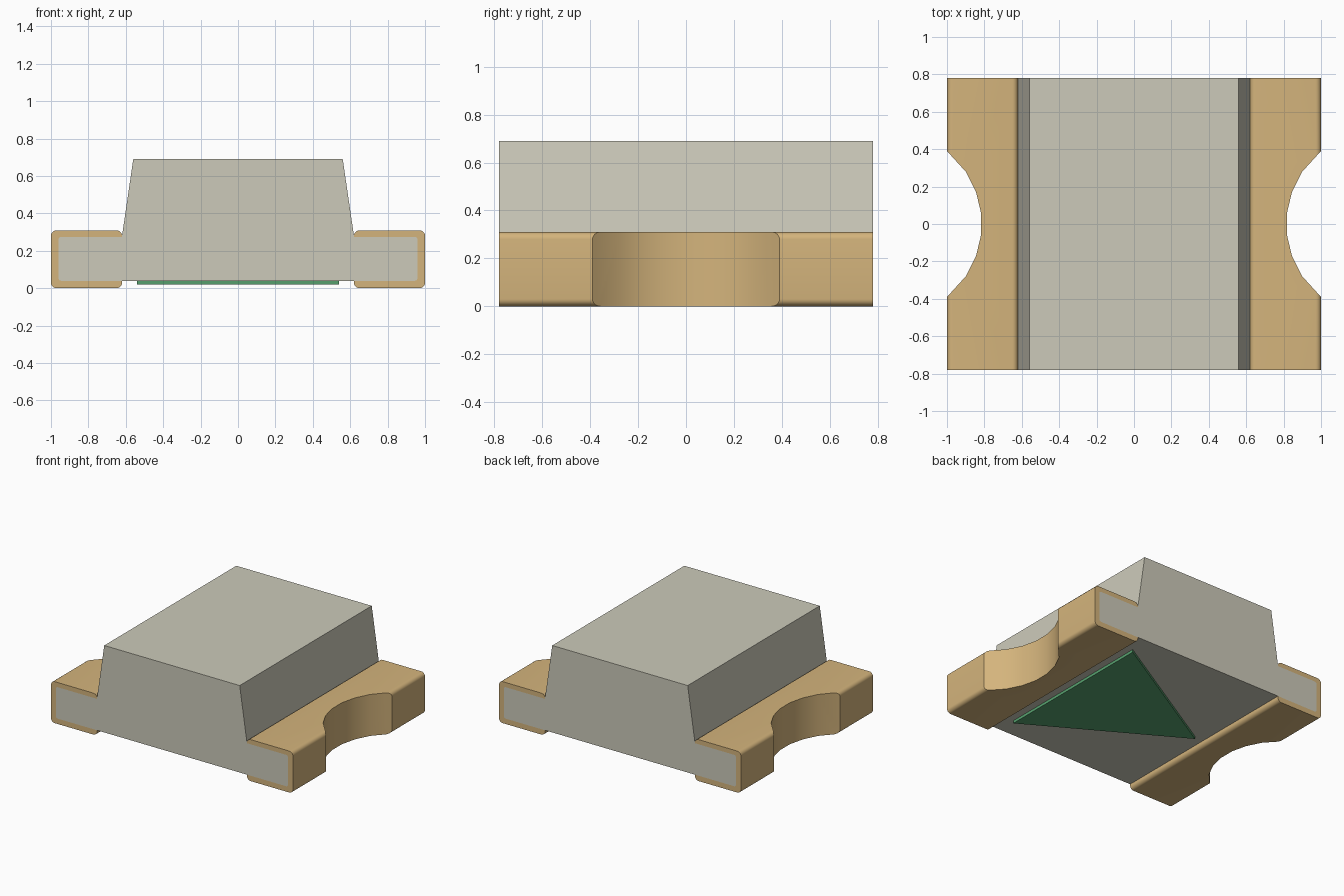
import bpy, bmesh
from math import radians, cos, sin

cube = bpy.data.objects.get("Cube")
if cube:
    bpy.data.objects.remove(cube, do_unlink=True)

HALF_DEPTH = 0.78


def material(name, rgb):
    linear = [((c / 255 + 0.055) / 1.055) ** 2.4 for c in rgb] + [1]
    mat = bpy.data.materials.new(name)
    mat.use_nodes = True
    mat.diffuse_color = linear
    mat.node_tree.nodes["Principled BSDF"].inputs["Base Color"].default_value = linear
    return mat


cream = material("cream resin", (204, 202, 186))
gold = material("gold plating", (212, 180, 124))
green = material("green mark", (88, 163, 112))


def arc(cx, cy, r, start, end, steps=6):
    angles = [radians(start + (end - start) * i / steps) for i in range(steps + 1)]
    return [(cx + r * cos(a), cy + r * sin(a)) for a in angles]


def finish(name, bm, mats):
    bmesh.ops.recalc_face_normals(bm, faces=bm.faces)
    mesh = bpy.data.meshes.new(name)
    bm.to_mesh(mesh)
    bm.free()
    for mat in mats:
        mesh.materials.append(mat)
    obj = bpy.data.objects.new(name, mesh)
    bpy.context.collection.objects.link(obj)
    return obj


def prism(name, points, place, low, high, mats):
    """Extrude a closed outline between two levels; place maps (u, v, level) to space."""
    bm = bmesh.new()
    a, b = [[bm.verts.new(place(u, v, t)) for u, v in points] for t in (low, high)]
    bm.faces.new(a)
    bm.faces.new(b)
    for i in range(len(a)):
        bm.faces.new((a[i - 1], a[i], b[i], b[i - 1]))
    return finish(name, bm, mats)


def upright(u, v, t):
    return (u, t, v)


def flat(u, v, t):
    return (u, v, t)


# Tapered resin body
prism("resin_body", [(-0.62, 0.04), (0.62, 0.04), (0.62, 0.28), (0.56, 0.69),
                     (-0.56, 0.69), (-0.62, 0.28)],
      upright, -HALF_DEPTH, HALF_DEPTH, [cream])

# Triangular polarity mark on the underside
prism("polarity_mark", [(0.54, -0.63), (0.54, 0.63), (-0.54, 0)],
      flat, 0.02, 0.045, [green])


# Plated end with a C-shaped gold rim around a cream core on its two end faces
def electrode(name, side):
    outer = ([(0.62, 0.04)] + arc(0.65, 0.03, 0.03, 180, 270)
             + arc(0.97, 0.03, 0.03, 270, 360) + arc(0.97, 0.28, 0.03, 0, 90)
             + arc(0.65, 0.28, 0.03, 90, 180) + [(0.62, 0.275)])
    core = arc(0.945, 0.055, 0.015, 270, 360, 4) + arc(0.945, 0.26, 0.015, 0, 90, 4)
    bm = bmesh.new()
    rings = []
    for y in (-HALF_DEPTH, HALF_DEPTH):
        rim = [bm.verts.new((side * x, y, z)) for x, z in outer]
        inner = [bm.verts.new((side * x, y, z)) for x, z in core]
        bm.faces.new(rim + inner[::-1])
        bm.faces.new([rim[0]] + inner + [rim[-1]]).material_index = 1
        rings.append(rim)
    a, b = rings
    for i in range(len(a)):
        bm.faces.new((a[i - 1], a[i], b[i], b[i - 1]))
    obj = finish(name, bm, [gold, cream])

    # Curved notch through the outer edge
    angles = (-50.8, -33.6, -20, -6.8, 6.8, 20, 33.6, 50.8)
    bite = [(side * (1.318 - 0.5035 * cos(radians(t))), 0.5035 * sin(radians(t)))
            for t in angles]
    bite += [(side * 1.2, 0.39), (side * 1.2, -0.39)]
    cutter = prism("notch_cutter", bite, flat, -0.2, 0.6, [gold])
    cutter.hide_render = True
    mod = obj.modifiers.new("notch", "BOOLEAN")
    mod.operation = "DIFFERENCE"
    mod.solver = "EXACT"
    mod.object = cutter
    bpy.ops.object.select_all(action="DESELECT")
    bpy.context.view_layer.objects.active = obj
    obj.select_set(True)
    bpy.ops.object.modifier_apply(modifier="notch")
    bpy.data.objects.remove(cutter, do_unlink=True)
    bpy.ops.object.shade_smooth_by_angle(angle=radians(30))


electrode("left_electrode", 1)
electrode("right_electrode", -1)
